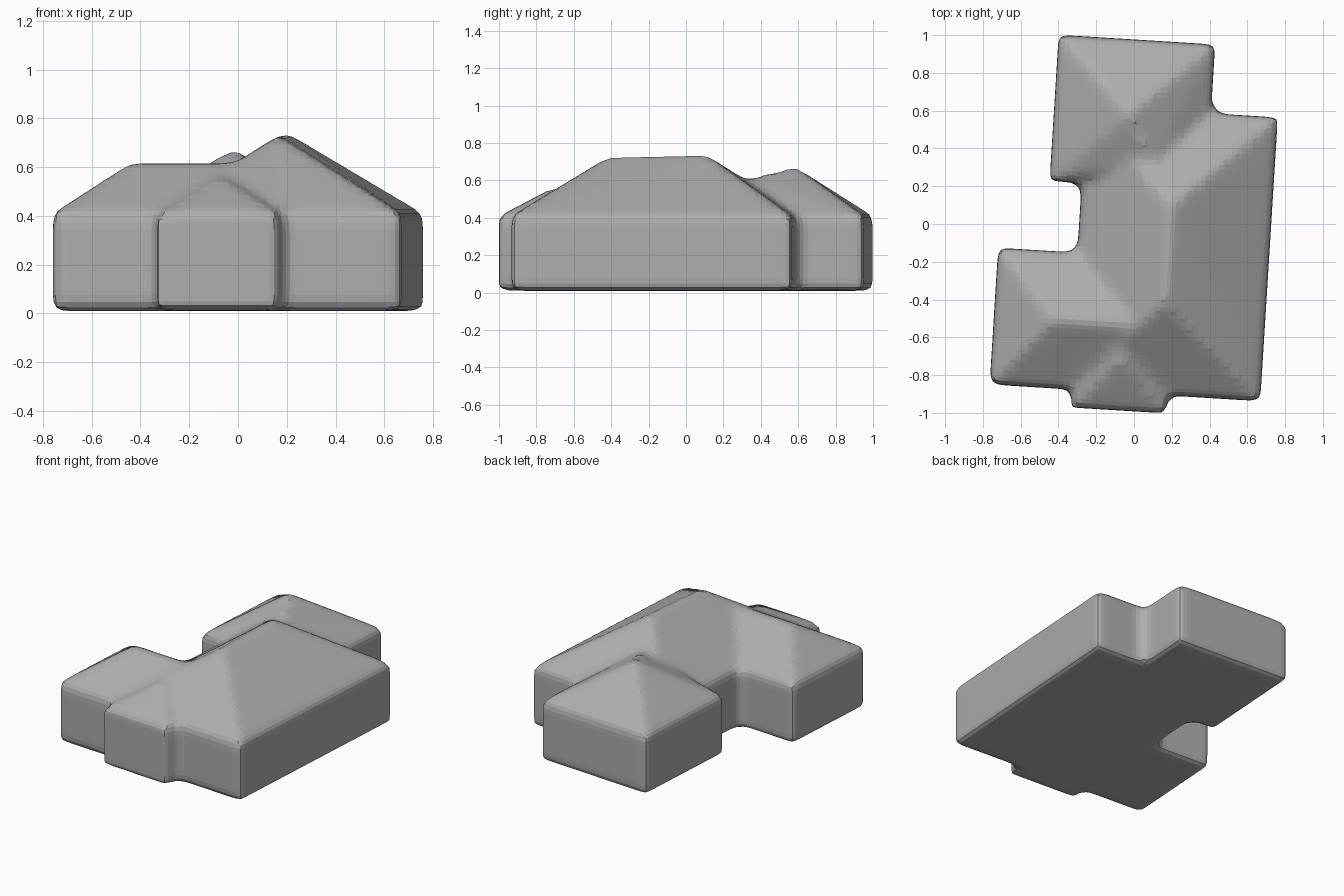
import bpy
import bmesh

if "Cube" in bpy.data.objects:
    bpy.data.objects.remove(bpy.data.objects["Cube"], do_unlink=True)

BASE, EAVE = 0.01, 0.41

# One flat grey for the whole house
grey = bpy.data.materials.new("plain grey")
grey.use_nodes = True
colour = (0.42, 0.42, 0.42, 1.0)
grey.diffuse_color = colour
grey.node_tree.nodes["Principled BSDF"].inputs["Base Color"].default_value = colour


def hipped_block(bm, x0, x1, y0, y1, ridge_a, ridge_b):
    """Walls with a hipped roof that rises from the eaves to a ridge."""
    points = [(x, y, z) for x in (x0, x1) for y in (y0, y1) for z in (BASE, EAVE)]
    verts = [bm.verts.new(p) for p in points + [ridge_a, ridge_b]]
    bmesh.ops.convex_hull(bm, input=verts)


bm = bmesh.new()
# Main hall
hipped_block(bm, -0.29, 0.725, -0.895, 0.61, (0.19, -0.40, 0.73), (0.19, 0.11, 0.745))
# Rear wing
hipped_block(bm, -0.46, 0.37, 0.20, 0.975, (-0.06, 0.58, 0.675), (0.08, 0.33, 0.61))
# Side wing
hipped_block(bm, -0.71, 0.20, -0.895, -0.17, (-0.39, -0.53, 0.63), (0.10, -0.53, 0.63))
# Front bay
hipped_block(bm, -0.27, 0.235, -0.99, -0.40, (-0.025, -0.71, 0.565), (-0.025, -0.50, 0.565))
bmesh.ops.recalc_face_normals(bm, faces=bm.faces)

mesh = bpy.data.meshes.new("house_body")
bm.to_mesh(mesh)
bm.free()
mesh.materials.append(grey)
house = bpy.data.objects.new("house_body", mesh)
house.rotation_euler.z = -0.062
bpy.context.collection.objects.link(house)

# Fuse the blocks and soften every corner
fuse = house.modifiers.new("fuse", "REMESH")
fuse.mode = "VOXEL"
fuse.voxel_size = 0.03
fuse.use_smooth_shade = False
soften = house.modifiers.new("soften", "SMOOTH")
soften.factor = 0.5
soften.iterations = 6
